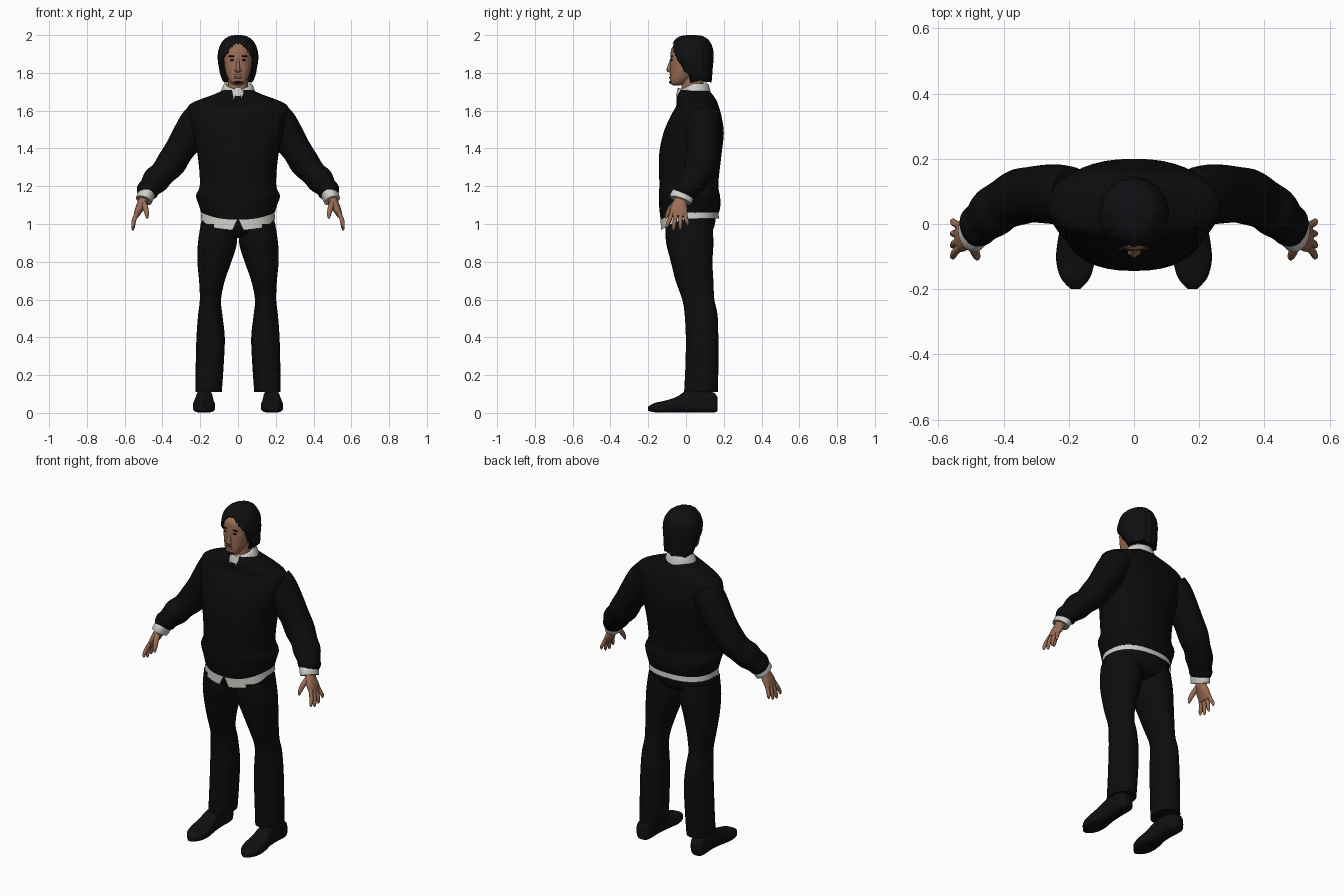
import bpy, bmesh, math
from mathutils import Vector


def material(name, rgb):
    m = bpy.data.materials.new(name)
    m.diffuse_color = (*rgb, 1)
    return m


KNIT = material("black_knit", (0.0035, 0.0035, 0.0035))
CLOTH = material("black_cloth", (0.004, 0.004, 0.0042))
LEATHER = material("black_leather", (0.005, 0.005, 0.005))
HAIR = material("black_hair", (0.005, 0.005, 0.006))
WHITE = material("white_cotton", (0.62, 0.61, 0.58))
SKIN = material("skin", (0.33, 0.155, 0.09))
LIPS = material("lips", (0.22, 0.085, 0.06))
EYE = material("dark_eye", (0.02, 0.013, 0.01))


def finish(bm, name, mat, angle=50):
    bmesh.ops.recalc_face_normals(bm, faces=bm.faces)
    me = bpy.data.meshes.new(name)
    bm.to_mesh(me)
    bm.free()
    me.materials.append(mat)
    ob = bpy.data.objects.new(name, me)
    bpy.context.collection.objects.link(ob)
    bpy.ops.object.select_all(action='DESELECT')
    ob.select_set(True)
    bpy.context.view_layer.objects.active = ob
    bpy.ops.object.shade_smooth_by_angle(angle=math.radians(angle))
    return ob


def spline(rows, steps):
    """Smooth interpolation through rows of numbers."""
    out = []
    for i in range(len(rows) - 1):
        p0, p1 = rows[max(i - 1, 0)], rows[i]
        p2, p3 = rows[i + 1], rows[min(i + 2, len(rows) - 1)]
        for s in range(steps):
            t = s / steps
            out.append([0.5 * (2 * b + (c - a) * t + (2 * a - 5 * b + 4 * c - d) * t * t
                               + (3 * b - a - 3 * c + d) * t ** 3)
                        for a, b, c, d in zip(p0, p1, p2, p3)])
    return out + [list(rows[-1])]


def loft(name, mat, rows, axis='Z', seg=28, steps=4, power=1.0, side=1,
         caps=True, warp=None, angle=50):
    """Skin rings (cx, cy, cz, half_u, half_v) set across an axis or along a path."""
    rows = spline(rows, steps)
    pts = [Vector(r[:3]) for r in rows]
    bm = bmesh.new()
    rings = []
    for i, r in enumerate(rows):
        u, v = Vector((1, 0, 0)), Vector((0, 1, 0))
        if axis == 'Y':
            v = Vector((0, 0, 1))
        elif axis == 'PATH':
            d = (pts[min(i + 1, len(pts) - 1)] - pts[max(i - 1, 0)]).normalized()
            v = (v - d * v.dot(d)).normalized()
            u = d.cross(v)
        ring = []
        for k in range(seg):
            a = 2 * math.pi * k / seg
            c, s = math.cos(a), math.sin(a)
            c = math.copysign(abs(c) ** power, c)
            s = math.copysign(abs(s) ** power, s)
            p = pts[i] + u * (c * r[3]) + v * (s * r[4])
            if warp:
                p = warp(p, i / (len(rows) - 1))
            p.x *= side
            ring.append(bm.verts.new(p))
        rings.append(ring)
    for a, b in zip(rings, rings[1:]):
        for k in range(seg):
            j = (k + 1) % seg
            bm.faces.new((a[k], a[j], b[j], b[k]))
    if caps:
        bm.faces.new(rings[0])
        bm.faces.new(rings[-1])
    return finish(bm, name, mat, angle)


def blob(name, mat, loc, size):
    bm = bmesh.new()
    bmesh.ops.create_uvsphere(bm, u_segments=16, v_segments=10, radius=1)
    for v in bm.verts:
        v.co = Vector(loc) + Vector([a * b for a, b in zip(v.co, size)])
    return finish(bm, name, mat)


# Sweater body, with a hem that dips at the front
def hem(p, t):
    if t < 0.12:
        p.z -= 0.04 * max(0, -p.y / 0.14) ** 2 * (1 - t / 0.12)
    return p


loft("sweater_body", KNIT, [
    (0, .02, 1.06, .195, .155), (0, .02, 1.10, .207, .162), (0, .018, 1.15, .222, .162),
    (0, .015, 1.21, .202, .156), (0, .022, 1.36, .213, .165), (0, .04, 1.48, .24, .16),
    (0, .053, 1.57, .262, .135), (0, .06, 1.625, .262, .112), (0, .055, 1.655, .212, .106),
    (0, .048, 1.685, .13, .093), (0, .045, 1.71, .075, .075)],
    seg=40, power=0.85, warp=hem)


# Shirt tail under the hem, split at the front centre
def tail(p, t):
    front = max(0, -p.y / 0.13)
    if t > 0.5:
        p.z = 1.028 - 0.058 * front ** 1.3
        if abs(p.x) < 0.008:
            p.z = 1.03
    return p


loft("shirt_tail", WHITE, [(0, .02, 1.09, .19, .15), (0, .02, 1.03, .197, .154)],
     seg=60, steps=1, power=0.85, caps=False, warp=tail)


# Shirt collar, with two points at the front
def collar(p, t):
    front = max(0, -(p.y - .04) / .08)
    p.z -= 0.04 * front
    if t > 0.6 and p.y < 0.0:
        p.z += -0.028 if 0.03 < abs(p.x) < 0.065 else (0.022 if abs(p.x) < 0.02 else 0)
        p.y -= 0.012
    return p


loft("shirt_collar", WHITE, [(0, .045, 1.71, .055, .055), (0, .045, 1.745, .066, .066),
                             (0, .045, 1.735, .078, .076), (0, .045, 1.697, .092, .086)],
     seg=36, steps=2, caps=False, warp=collar)

# Trousers
loft("trouser_hips", CLOTH, [(0, .02, 1.07, .18, .14), (0, .018, 1.0, .196, .135),
                             (0, .02, .95, .19, .11), (0, .025, .925, .12, .06)],
     seg=36, power=0.85)

for side, label in ((1, "left"), (-1, "right")):
    loft(label + "_trouser_leg", CLOTH, [
        (.105, .015, 1.0, .092, .125), (.109, .02, .9, .103, .125),
        (.125, .03, .8, .09, .11), (.138, .045, .7, .068, .1),
        (.146, .065, .6, .056, .085), (.147, .08, .52, .064, .087),
        (.145, .085, .4, .075, .086), (.15, .084, .25, .074, .087),
        (.156, .08, .11, .07, .09)], power=0.9, side=side)
    # Shoe, lofted from heel to toe
    loft(label + "_shoe", LEATHER, [
        (.18, .167, .045, .025, .035), (.18, .145, .055, .044, .053),
        (.178, .06, .062, .044, .06), (.178, 0, .058, .046, .057),
        (.18, -.05, .043, .054, .042), (.18, -.11, .033, .059, .032),
        (.18, -.165, .028, .045, .025), (.18, -.2, .022, .014, .012)],
        axis='Y', power=0.65, side=side)
    # Sleeve with a loose fold above the cuff
    loft(label + "_sleeve", KNIT, [
        (.19, .09, 1.58, .08, .085), (.225, .09, 1.535, .086, .092),
        (.272, .092, 1.45, .086, .09), (.315, .09, 1.385, .078, .086),
        (.355, .082, 1.32, .079, .086), (.40, .06, 1.268, .068, .078),
        (.435, .035, 1.232, .072, .078), (.465, .008, 1.195, .058, .068),
        (.482, -.008, 1.172, .058, .066), (.492, -.02, 1.15, .04, .055)],
        axis='PATH', side=side)
    loft(label + "_cuff", WHITE, [
        (.475, -.008, 1.175, .042, .055), (.490, -.022, 1.145, .045, .062),
        (.498, -.03, 1.125, .044, .06)], axis='PATH', side=side)
    # Hand: palm, four fingers and thumb
    loft(label + "_palm", SKIN, [
        (.492, -.022, 1.15, .026, .032), (.505, -.032, 1.115, .026, .036),
        (.525, -.038, 1.075, .021, .047), (.54, -.04, 1.04, .013, .042)],
        axis='PATH', seg=16, side=side)
    for k, (y0, y1, z1) in enumerate(((-.072, -.1, .978), (-.05, -.066, .966),
                                      (-.028, -.03, .972), (-.006, .008, .992))):
        loft(f"{label}_finger_{k + 1}", SKIN, [
            (.532, y0, 1.065, .011, .011), (.549, (y0 + y1) / 2, 1.025, .0115, .011),
            (.556, y1, z1 + .015, .009, .009), (.556, y1, z1, .004, .004)],
            axis='PATH', seg=10, steps=3, side=side)
    loft(label + "_thumb", SKIN, [
        (.502, -.045, 1.12, .016, .016), (.49, -.08, 1.085, .015, .015),
        (.482, -.1, 1.05, .011, .011), (.481, -.106, 1.03, .005, .005)],
        axis='PATH', seg=10, steps=3, side=side)
    # Eye, brow and ear
    blob(label + "_eye", EYE, (side * .031, -.076, 1.868), (.012, .006, .005))
    blob(label + "_brow", HAIR, (side * .033, -.076, 1.888), (.019, .006, .004))
    blob(label + "_nostril_wing", SKIN, (side * .011, -.087, 1.812), (.008, .01, .008))

# Neck and head
loft("neck", SKIN, [(0, .04, 1.66, .058, .062), (0, .035, 1.72, .054, .058),
                    (0, .035, 1.80, .052, .06)])
loft("head", SKIN, [
    (0, -.048, 1.734, .014, .018), (0, -.044, 1.742, .033, .038),
    (0, -.03, 1.765, .05, .056), (0, -.012, 1.80, .064, .073),
    (0, .002, 1.84, .073, .085), (0, .012, 1.88, .077, .094),
    (0, .02, 1.93, .074, .096), (0, .03, 1.965, .05, .07)], power=0.92, seg=36)
loft("nose", SKIN, [(0, -.076, 1.875, .007, .008), (0, -.082, 1.845, .009, .012),
                    (0, -.088, 1.815, .012, .016), (0, -.084, 1.803, .008, .009)], seg=12)
blob("mouth", LIPS, (0, -.081, 1.776), (.022, .009, .007))
blob("chin_beard", HAIR, (0, -.071, 1.750), (.027, .019, .010))
blob("moustache", HAIR, (0, -.083, 1.790), (.022, .006, .0025))


# Hair: a rounded mass with an arched opening for the face and uneven tips
def part_hair(p, t):
    opening = .068 * min(1, max(0, (1.955 - p.z) / .075)) ** 0.7
    if p.y < .02 and abs(p.x) < opening:
        p.y = .03
    else:
        a = math.atan2(p.y - .03, p.x)
        p.x *= 1 + .015 * math.sin(13 * a)
        p.y += .003 * math.sin(17 * a)
    if t > .93:
        p.z += .007 * math.sin(11 * math.atan2(p.y, p.x))
    return p


loft("hair", HAIR, [
    (0, .03, 2.0, .015, .02), (0, .03, 1.993, .048, .06), (0, .03, 1.97, .079, .09),
    (0, .031, 1.93, .1, .108), (0, .031, 1.88, .107, .112), (0, .045, 1.83, .1, .094),
    (0, .06, 1.79, .094, .076), (0, .072, 1.755, .083, .06)],
    seg=64, steps=5, warp=part_hair)
